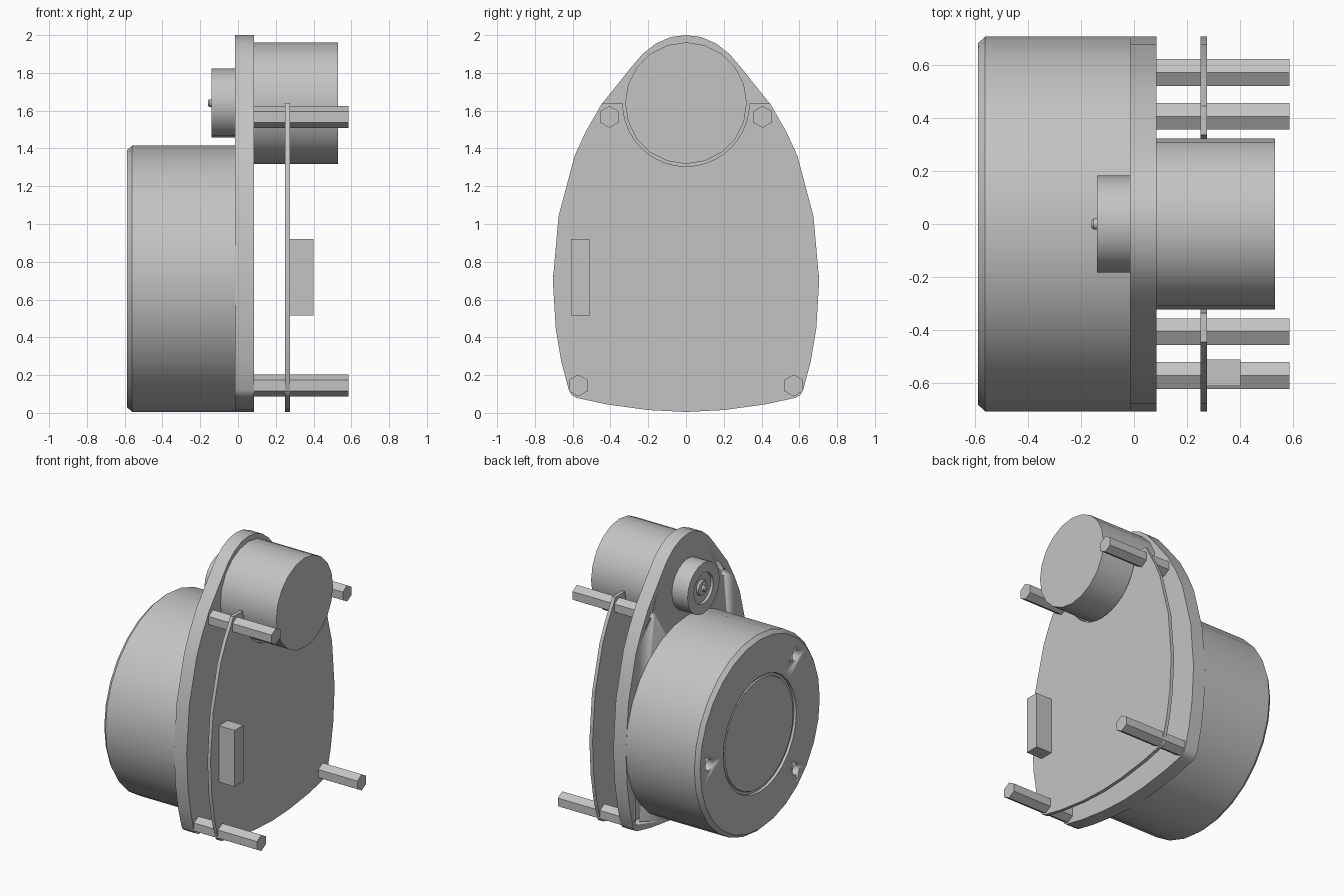
import bpy
import bmesh
from math import cos, sin, pi, radians, hypot

cube = bpy.data.objects.get("Cube")
if cube:
    bpy.data.objects.remove(cube)

# One grey for the whole assembly
grey = bpy.data.materials.new("plain grey")
grey.use_nodes = True
colour = (0.55, 0.55, 0.55, 1)
grey.diffuse_color = colour
grey.node_tree.nodes["Principled BSDF"].inputs["Base Color"].default_value = colour

HUB_Z = 1.64     # motor and encoder axis
DRUM_Z = 0.71    # drum axis


def finish(bm, name, smooth=False):
    bmesh.ops.recalc_face_normals(bm, faces=bm.faces)
    mesh = bpy.data.meshes.new(name)
    bm.to_mesh(mesh)
    bm.free()
    mesh.materials.append(grey)
    obj = bpy.data.objects.new(name, mesh)
    bpy.context.collection.objects.link(obj)
    bpy.ops.object.select_all(action='DESELECT')
    obj.select_set(True)
    bpy.context.view_layer.objects.active = obj
    if smooth:
        bpy.ops.object.shade_smooth_by_angle(angle=radians(32))
    return obj


def turned(name, profile, sides, y, z, smooth=True):
    """Solid of revolution along x from (x, radius) pairs, capped at both ends."""
    bm = bmesh.new()
    rings = []
    for x, r in profile:
        rings.append([bm.verts.new((x, y + r * sin(2 * pi * i / sides),
                                    z + r * cos(2 * pi * i / sides)))
                      for i in range(sides)])
    for a, b in zip(rings, rings[1:]):
        for i in range(sides):
            j = (i + 1) % sides
            bm.faces.new((a[i], a[j], b[j], b[i]))
    bm.faces.new(rings[0])
    bm.faces.new(rings[-1])
    return finish(bm, name, smooth)


def slab(name, outline, x0, x1):
    """Extrude a closed (y, z) outline along x."""
    bm = bmesh.new()
    face = bm.faces.new([bm.verts.new((x0, y, z)) for y, z in outline])
    out = bmesh.ops.extrude_face_region(bm, geom=[face])
    for v in out["geom"]:
        if isinstance(v, bmesh.types.BMVert):
            v.co.x = x1
    return finish(bm, name, True)


def drill(target, spots, radius, x0, x1):
    """Cut round holes along x, then discard the cutters."""
    for y, z in spots:
        cutter = turned("hole_cutter", [(x0, radius), (x1, radius)], 16, y, z)
        cutter.hide_render = True
        mod = target.modifiers.new("hole", 'BOOLEAN')
        mod.operation = 'DIFFERENCE'
        mod.solver = 'EXACT'
        mod.object = cutter
        bpy.context.view_layer.objects.active = target
        bpy.ops.object.modifier_apply(modifier=mod.name)
        bpy.data.objects.remove(cutter)


def mirrored(half):
    """Close a half outline that runs from top to bottom on +y."""
    return half + [(-y, z) for y, z in reversed(half) if y > 0]


# Mounting plate outline: narrow round top, wide belly, shallow curved base
crown = [(0, 2), (0.08, 1.99), (0.16, 1.955), (0.23, 1.9), (0.29, 1.83)]
flank = [(0.45, 1.63), (0.53, 1.49), (0.59, 1.36), (0.675, 1.04), (0.705, 0.7),
         (0.69, 0.45), (0.66, 0.27), (0.62, 0.12), (0.605, 0.095), (0.58, 0.08),
         (0.42, 0.045), (0.2, 0.015), (0, 0.005)]
posts = [(s * y, z) for s in (1, -1) for y, z in ((0.405, 1.567), (0.57, 0.145))]

plate = slab("mounting_plate", mirrored(crown + flank), -0.015, 0.085)
drill(plate, posts, 0.024, -0.1, 0.06)

# Circuit board: same flank, with a round notch clearing the motor
notch = [(0.335 * sin(pi * i / 20), HUB_Z - 0.335 * cos(pi * i / 20)) for i in range(11)]
board_half = notch + [(0.445, HUB_Z)] + flank
board = slab("circuit_board", board_half[:-1] + [(0, 0.005)]
             + [(-y, z) for y, z in reversed(board_half) if y > 0], 0.25, 0.275)

# Board connector
slab("connector", [(-0.61, 0.515), (-0.51, 0.515), (-0.51, 0.92), (-0.61, 0.92)], 0.275, 0.4)

# Hexagonal standoffs
for n, (y, z) in enumerate(posts):
    turned(f"standoff_{n + 1}", [(0.085, 0.058), (0.585, 0.058)], 6, y, z, False)

# Motor can
turned("motor", [(0.085, 0.322), (0.53, 0.322)], 20, 0, HUB_Z)

# Gear drum with chamfered rim and a ring groove on its face
drum = turned("gear_drum", [(-0.015, 0.705), (-0.56, 0.705), (-0.588, 0.68), (-0.588, 0.415),
                            (-0.57, 0.412), (-0.57, 0.395), (-0.58, 0.39)], 28, 0, DRUM_Z)
bolts = [(0.58 * cos(a), DRUM_Z + 0.58 * sin(a)) for a in (0, 0.75 * pi, 1.25 * pi)]
drill(drum, bolts, 0.04, -0.7, -0.48)

# Encoder with stepped face and shaft tip
turned("encoder", [(-0.015, 0.182), (-0.14, 0.182), (-0.14, 0.11), (-0.12, 0.11),
                   (-0.12, 0.055), (-0.135, 0.05)], 20, 0, HUB_Z)
turned("shaft", [(-0.12, 0.02), (-0.152, 0.02), (-0.16, 0.014)], 12, 0, HUB_Z)
